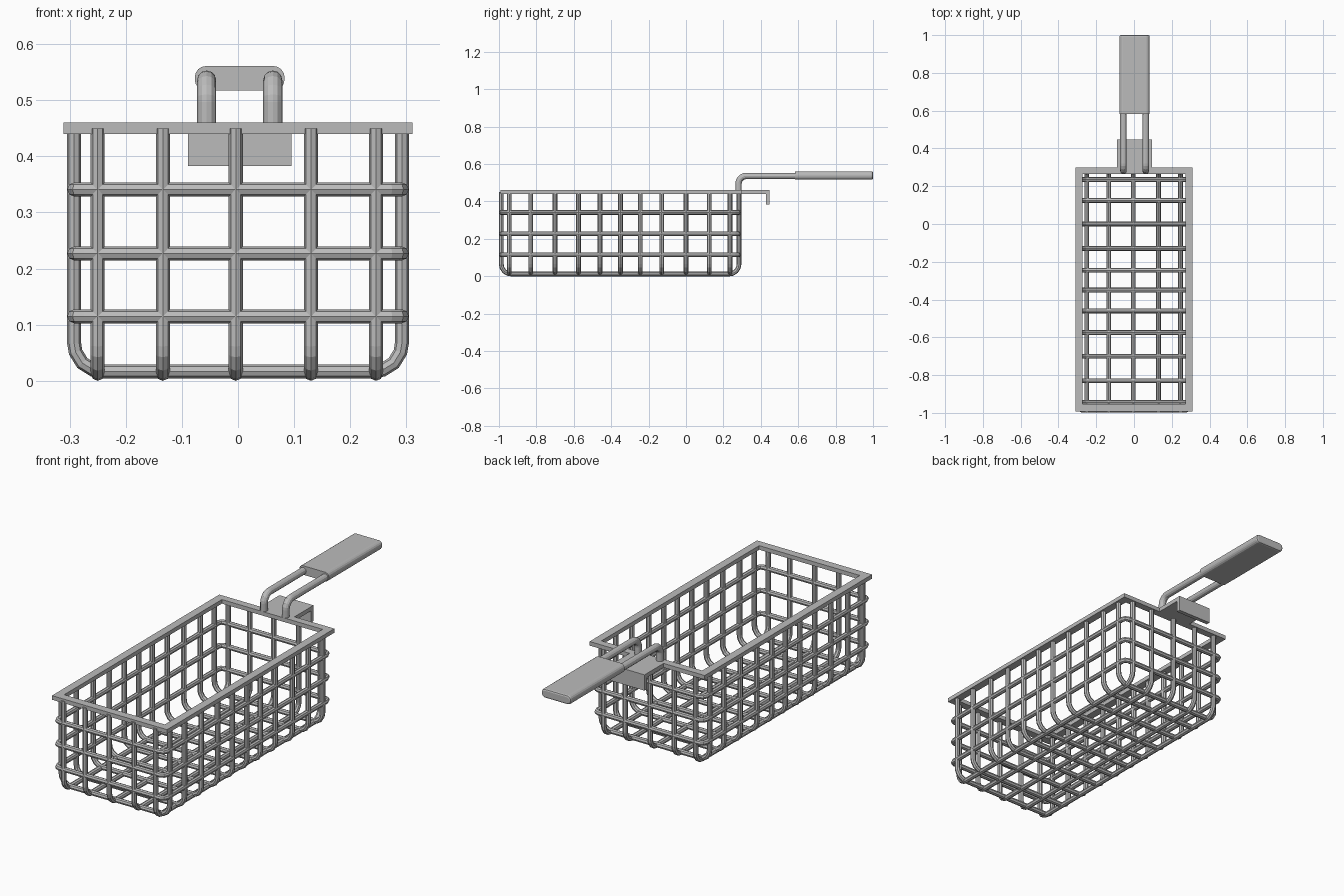
import bpy
import bmesh
from mathutils import Vector

cube = bpy.data.objects.get("Cube")
if cube:
    bpy.data.objects.remove(cube, do_unlink=True)

steel = bpy.data.materials.new("grey_steel")
steel.use_nodes = True
GREY = (0.5, 0.5, 0.5, 1)
steel.diffuse_color = GREY
steel.node_tree.nodes["Principled BSDF"].inputs["Base Color"].default_value = GREY

# Basket dimensions (wire centre lines)
WIRE = 0.0125
SIDE = 0.292
FRONT, BACK = -0.987, 0.283
TOP = 0.45
RIM_LOW, RIM_HIGH = 0.44, 0.46
MID = 0.003          # handle centre in x


def rounded(points, radius, steps, closed=False):
    """Replace the corners of a polyline with arcs."""
    pts = [Vector(p) for p in points]
    out = []
    n = len(pts)
    for i, p in enumerate(pts):
        if not closed and i in (0, n - 1):
            out.append(p)
            continue
        u = (pts[i - 1] - p).normalized()
        v = (pts[(i + 1) % n] - p).normalized()
        centre = p + (u + v) * radius
        for k in range(steps + 1):
            t = k / steps
            d = -v * (1 - t) - u * t
            out.append(centre + d.normalized() * radius)
    return out


def wires(name, paths, radius, resolution=2, closed=False):
    """Sweep a round section along each path and make one mesh."""
    curve = bpy.data.curves.new(name, 'CURVE')
    curve.dimensions = '3D'
    curve.twist_mode = 'MINIMUM'
    curve.bevel_depth = radius
    curve.bevel_resolution = resolution
    curve.use_fill_caps = True
    for path in paths:
        spline = curve.splines.new('POLY')
        spline.points.add(len(path) - 1)
        for point, co in zip(spline.points, path):
            point.co = (*co, 1)
        spline.use_cyclic_u = closed
        spline.use_smooth = False
    curve.materials.append(steel)
    obj = bpy.data.objects.new(name, curve)
    bpy.context.collection.objects.link(obj)
    bpy.ops.object.select_all(action='DESELECT')
    obj.select_set(True)
    bpy.context.view_layer.objects.active = obj
    bpy.ops.object.convert(target='MESH')


def finish(name, bm):
    bmesh.ops.recalc_face_normals(bm, faces=bm.faces)
    mesh = bpy.data.meshes.new(name)
    bm.to_mesh(mesh)
    bm.free()
    mesh.materials.append(steel)
    bpy.context.collection.objects.link(bpy.data.objects.new(name, mesh))


def extrude_all(bm, offset):
    result = bmesh.ops.extrude_face_region(bm, geom=bm.faces[:])
    moved = [v for v in result["geom"] if isinstance(v, bmesh.types.BMVert)]
    bmesh.ops.translate(bm, verts=moved, vec=offset)


# U-shaped wires running across the basket
cross_y = [-0.945, -0.83, -0.7, -0.575, -0.46, -0.35, -0.245, -0.13, 0.0, 0.125, 0.235]
wires("cross_wires", [rounded([(-SIDE, y, TOP), (-SIDE, y, 0.017),
                               (SIDE, y, 0.017), (SIDE, y, TOP)], 0.05, 4)
                      for y in cross_y], WIRE)

# U-shaped wires running along the basket
long_x = [-0.25, -0.134, -0.004, 0.13, 0.246]
wires("long_wires", [rounded([(x, FRONT, TOP), (x, FRONT, WIRE),
                              (x, BACK, WIRE), (x, BACK, TOP)], 0.05, 4)
                     for x in long_x], WIRE)

# Horizontal hoops around the walls
wires("hoop_wires", [rounded([(-SIDE, FRONT, z), (SIDE, FRONT, z),
                              (SIDE, BACK, z), (-SIDE, BACK, z)], 0.02, 2, True)
                     for z in (0.115, 0.227, 0.341)], WIRE, closed=True)

# Flat rectangular rim
bm = bmesh.new()
loops = []
for x, y0, y1 in ((0.311, -0.992, 0.3), (0.272, -0.953, 0.264)):
    loops.append([bm.verts.new((a, b, RIM_LOW))
                  for a, b in ((-x, y0), (x, y0), (x, y1), (-x, y1))])
outer, inner = loops
for i in range(4):
    j = (i + 1) % 4
    bm.faces.new((outer[i], outer[j], inner[j], inner[i]))
extrude_all(bm, (0, 0, RIM_HIGH - RIM_LOW))
finish("rim", bm)

# Hanging hook: a shelf with a downturned lip
bm = bmesh.new()
profile = [(0.29, RIM_HIGH), (0.447, RIM_HIGH), (0.447, 0.383),
           (0.427, 0.383), (0.427, RIM_LOW), (0.29, RIM_LOW)]
bm.faces.new([bm.verts.new((MID - 0.092, y, z)) for y, z in profile])
extrude_all(bm, (0.184, 0, 0))
finish("hanging_hook", bm)

# Bent handle rods
GRIP_Z = 0.539
wires("handle_rods", [rounded([(MID + s * 0.059, 0.281, RIM_LOW),
                               (MID + s * 0.059, 0.281, GRIP_Z - 0.003),
                               (MID + s * 0.059, 0.62, GRIP_Z - 0.003)], 0.04, 5)
                      for s in (-1, 1)], 0.017, 4)

# Grip with rounded sides and chamfered ends
bm = bmesh.new()
bmesh.ops.create_cube(bm, size=1)
bmesh.ops.scale(bm, verts=bm.verts, vec=(0.16, 0.417, 0.044))
sides = [e for e in bm.edges if abs(e.verts[0].co.y - e.verts[1].co.y) > 0.1]
bmesh.ops.bevel(bm, geom=sides, offset=0.02, segments=4, profile=0.5, affect='EDGES')
ends = [e for e in bm.edges if all(v.co.y > 0.2 for v in e.verts)]
bmesh.ops.bevel(bm, geom=ends, offset=0.008, segments=2, profile=0.5, affect='EDGES')
bmesh.ops.translate(bm, verts=bm.verts, vec=(MID, 0.7915, GRIP_Z))
finish("handle_grip", bm)
